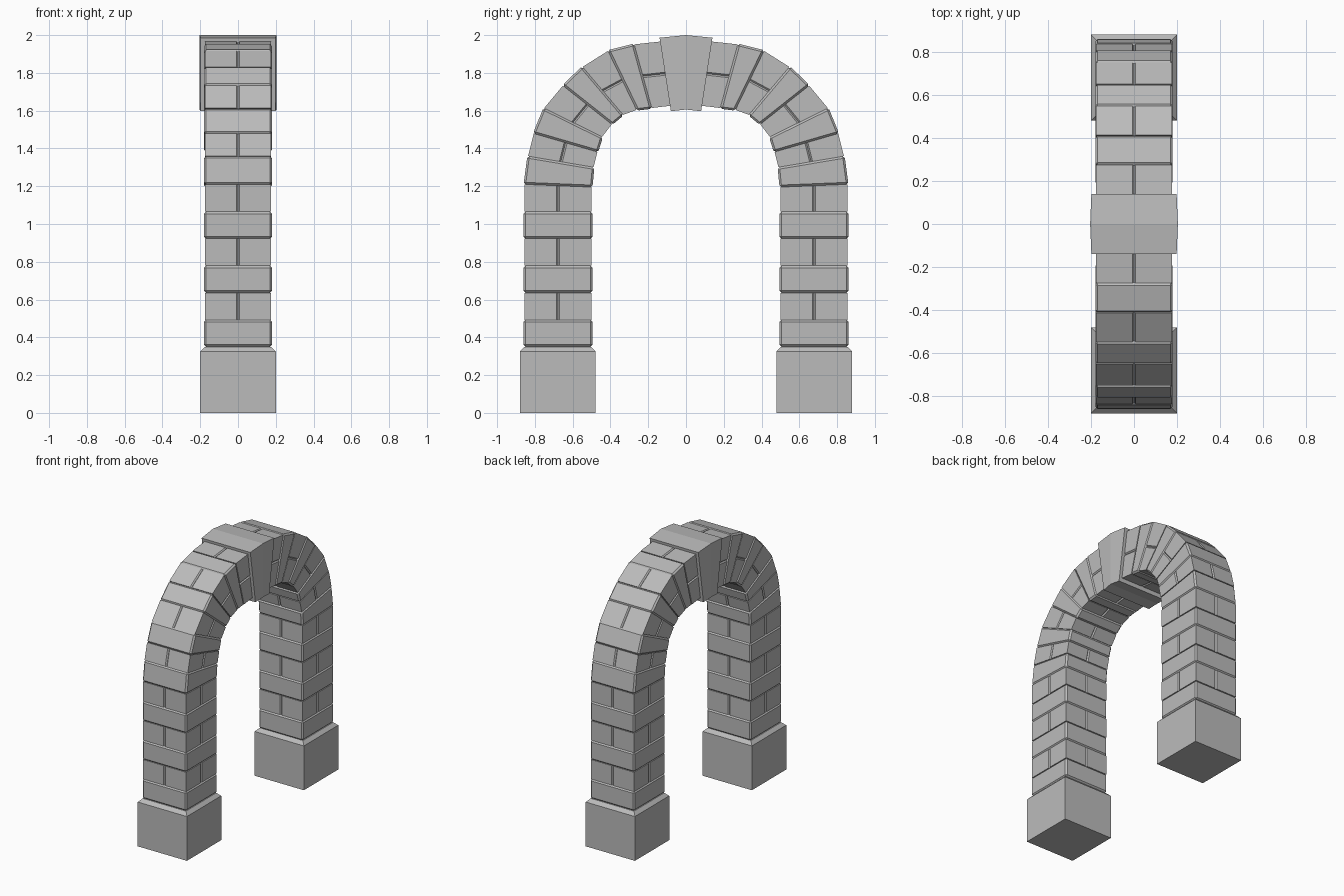
import bpy
import bmesh
from mathutils import Vector

cube = bpy.data.objects.get("Cube")
if cube:
    bpy.data.objects.remove(cube)

stone = bpy.data.materials.new("grey stone")
stone.use_nodes = True
GREY = (0.5, 0.5, 0.5, 1)
stone.diffuse_color = GREY
stone.node_tree.nodes["Principled BSDF"].inputs["Base Color"].default_value = GREY


def add_hexahedron(bm, a, b, xs, ts):
    """Block between two joints; a joint is an (inner, outer) pair of (y, z) points."""
    v = {}
    for s, (inner, outer) in enumerate((a, b)):
        for i, x in enumerate(xs):
            for k, t in enumerate(ts):
                p = Vector(inner).lerp(Vector(outer), t)
                v[s, i, k] = bm.verts.new((x, p.x, p.y))
    ring = ((0, 0), (1, 0), (1, 1), (0, 1))
    bm.faces.new([v[0, i, k] for i, k in ring])
    bm.faces.new([v[1, i, k] for i, k in ring])
    for n in range(4):
        p, q = ring[n], ring[(n + 1) % 4]
        bm.faces.new([v[(0, *p)], v[(0, *q)], v[(1, *q)], v[(1, *p)]])
    return v


def bevel(bm, edges, width):
    bmesh.ops.bevel(bm, geom=edges, offset=width, offset_type='OFFSET',
                    segments=1, profile=0.5, affect='EDGES')


def finish(name, bm, mirrored=True):
    bmesh.ops.recalc_face_normals(bm, faces=bm.faces[:])
    mesh = bpy.data.meshes.new(name)
    bm.to_mesh(mesh)
    bm.free()
    mesh.materials.append(stone)
    obj = bpy.data.objects.new(name, mesh)
    bpy.context.collection.objects.link(obj)
    if mirrored:
        mod = obj.modifiers.new("other side", 'MIRROR')
        mod.use_axis = (False, True, False)
        mod.use_mirror_merge = False


def full_course(name, a, b):
    bm = bmesh.new()
    add_hexahedron(bm, a, b, (-0.18, 0.18), (0, 1))
    bevel(bm, bm.edges[:], 0.011)
    finish(name, bm)


def split_course(name, a, b):
    # four stones, with a V groove where they meet on each outside face
    bm = bmesh.new()
    for xs in ((-0.176, 0), (0, 0.176)):
        for ts in ((0.012, 0.5), (0.5, 0.988)):
            v = add_hexahedron(bm, a, b, xs, ts)
            i = xs.index(0)
            k = ts.index(0.5)
            edges = [bm.edges.get((v[0, m, n], v[1, m, n]))
                     for m, n in ((i, 1 - k), (1 - i, k))]
            bevel(bm, edges, 0.008)
    finish(name, bm)


# plinths
bm = bmesh.new()
add_hexahedron(bm, ((0.48, 0), (0.88, 0)), ((0.48, 0.35), (0.88, 0.35)), (-0.2, 0.2), (0, 1))
bevel(bm, [e for e in bm.edges if all(p.co.z > 0.3 for p in e.verts)], 0.024)
finish("plinth", bm)

# joints from the plinth up the pier and round the arch
joints = [((0.495, 0.35 + 0.143 * n), (0.86, 0.35 + 0.143 * n)) for n in range(6)]
joints += [
    ((0.495, 1.195), (0.86, 1.21)),
    ((0.485, 1.30), (0.84, 1.36)),
    ((0.465, 1.38), (0.81, 1.48)),
    ((0.44, 1.46), (0.755, 1.615)),
    ((0.39, 1.525), (0.655, 1.735)),
    ((0.33, 1.575), (0.55, 1.835)),
    ((0.26, 1.60), (0.415, 1.92)),
    ((0.18, 1.61), (0.275, 1.955)),
    ((0.08, 1.622), (0.12, 1.972)),
]
for n, (a, b) in enumerate(zip(joints, joints[1:])):
    part = "pier" if n < 6 else "arch"
    make = split_course if n % 2 else full_course
    make(f"{part}_course_{n + 1}", a, b)

# keystone, slightly swollen in the middle
bm = bmesh.new()
profile = [(-0.08, 1.597), (0, 1.606), (0.08, 1.597), (0.14, 1.986), (0, 2.0), (-0.14, 1.986)]
sides = []
for s in (-1, 1):
    sides.append([bm.verts.new((s * (0.204 if y == 0 else 0.198), y, z)) for y, z in profile])
    for loop in ((0, 1, 4, 5), (1, 2, 3, 4)):
        bm.faces.new([sides[-1][n] for n in loop])
for n in range(6):
    m = (n + 1) % 6
    bm.faces.new([sides[0][n], sides[0][m], sides[1][m], sides[1][n]])
finish("keystone", bm, mirrored=False)
